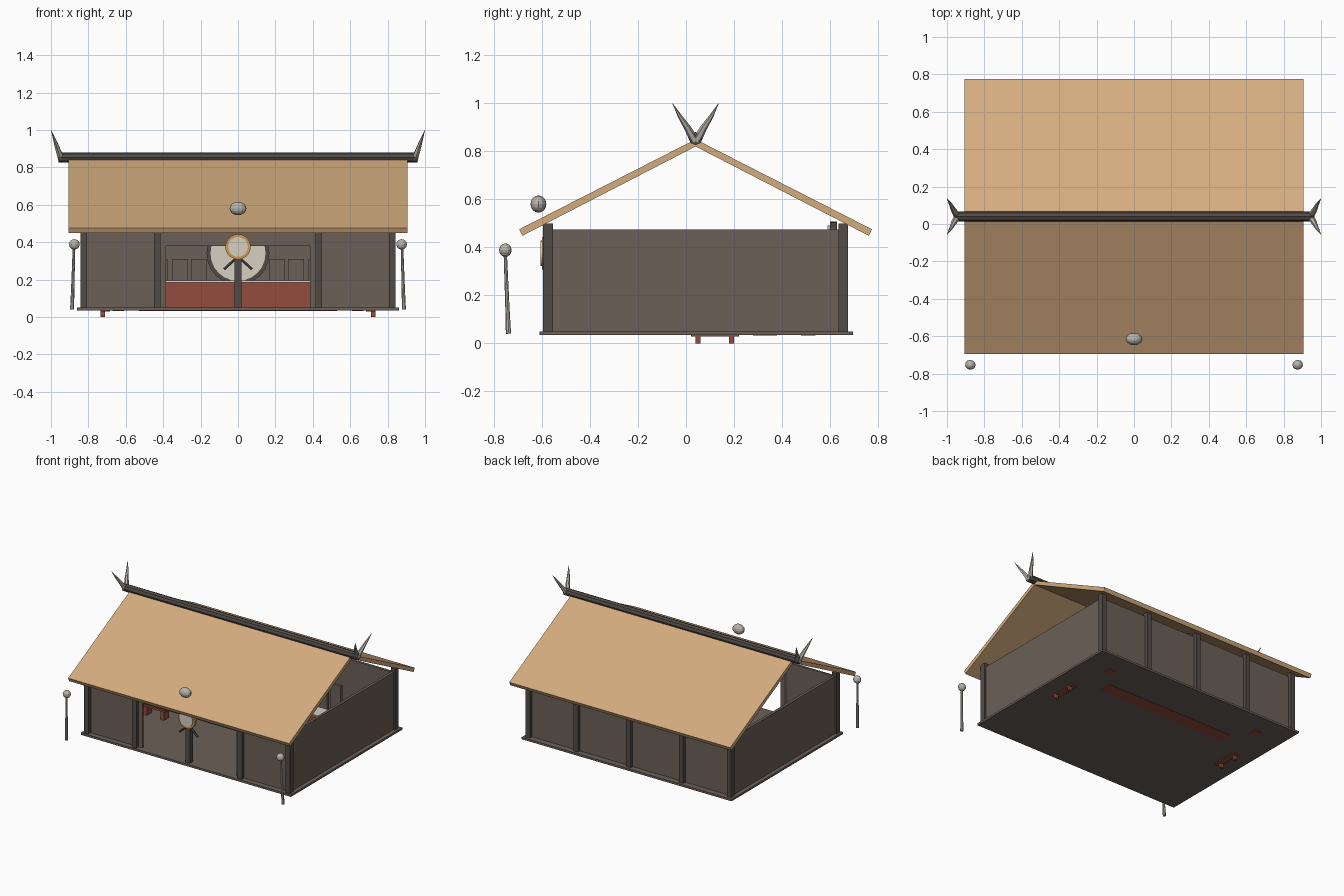
import bpy, bmesh, math
from mathutils import Vector

if "Cube" in bpy.data.objects:
    bpy.data.objects.remove(bpy.data.objects["Cube"])


def material(name, r, g, b):
    def lin(c):
        c /= 255
        return c / 12.92 if c < 0.04 else ((c + 0.055) / 1.055) ** 2.4
    m = bpy.data.materials.new(name)
    m.diffuse_color = (lin(r), lin(g), lin(b), 1)
    m.use_nodes = True
    m.node_tree.nodes["Principled BSDF"].inputs["Base Color"].default_value = m.diffuse_color
    return m


WALL = material("grey brown boards", 108, 96, 88)
DARK = material("dark timber", 82, 75, 71)
THATCH = material("tan thatch", 212, 172, 127)
RED = material("red paint", 146, 76, 62)
CREAM = material("cream", 214, 207, 193)
BONE = material("grey bone", 184, 178, 170)
GOLD = material("gold", 205, 152, 84)


def finish(name, bm, mat):
    bmesh.ops.recalc_face_normals(bm, faces=bm.faces)
    me = bpy.data.meshes.new(name)
    bm.to_mesh(me)
    bm.free()
    me.materials.append(mat)
    ob = bpy.data.objects.new(name, me)
    bpy.context.collection.objects.link(ob)
    return ob


def box(name, x, y, z, mat):
    bm = bmesh.new()
    bmesh.ops.create_cube(bm, size=1)
    for v in bm.verts:
        v.co = Vector(((x[0] + x[1]) / 2 + v.co.x * (x[1] - x[0]),
                       (y[0] + y[1]) / 2 + v.co.y * (y[1] - y[0]),
                       (z[0] + z[1]) / 2 + v.co.z * (z[1] - z[0])))
    return finish(name, bm, mat)


def tube(name, pts, radii, mat, sides=8):
    """Tapered tube through a few points."""
    bm = bmesh.new()
    pts = [Vector(p) for p in pts]
    rings = []
    for i, p in enumerate(pts):
        d = pts[min(i + 1, len(pts) - 1)] - pts[max(i - 1, 0)]
        q = d.to_track_quat('Z', 'Y')
        rings.append([bm.verts.new(p + q @ Vector((
            radii[i] * math.cos(math.tau * k / sides),
            radii[i] * math.sin(math.tau * k / sides), 0))) for k in range(sides)])
    for a, b in zip(rings, rings[1:]):
        for k in range(sides):
            j = (k + 1) % sides
            bm.faces.new((a[k], a[j], b[j], b[k]))
    bm.faces.new(rings[0])
    bm.faces.new(rings[-1])
    return finish(name, bm, mat)


def ball(name, loc, size, mat):
    bm = bmesh.new()
    bmesh.ops.create_uvsphere(bm, u_segments=12, v_segments=8, radius=1)
    for v in bm.verts:
        v.co = Vector([l + c * s for l, c, s in zip(loc, v.co, size)])
    return finish(name, bm, mat)


def prism(name, profile, x0, x1, mat):
    """Extrude a y-z profile along x."""
    bm = bmesh.new()
    f = bm.faces.new([bm.verts.new((x0, y, z)) for y, z in profile])
    ext = bmesh.ops.extrude_face_region(bm, geom=[f])
    bmesh.ops.translate(bm, vec=(x1 - x0, 0, 0),
                        verts=[v for v in ext["geom"] if isinstance(v, bmesh.types.BMVert)])
    return finish(name, bm, mat)


# floor and walls
box("floor", (-.86, .86), (-.61, .695), (.035, .05), WALL)
box("back_wall", (-.83, .83), (.63, .65), (.05, .475), WALL)
box("lintel", (-.385, .385), (-.57, -.555), (.38, .475), WALL)
for s, side in ((-1, "left"), (1, "right")):
    def span(a, b):
        return tuple(sorted((s * a, s * b)))
    box(side + "_wall", span(.81, .83), (-.57, .65), (.05, .475), WALL)
    box(side + "_front_wall", span(.385, .83), (-.57, -.555), (.05, .475), WALL)
    # front, back and corner posts
    for n, x in (("corner", .825), ("inner", .432)):
        box(f"{side}_front_{n}_post", span(x - .018, x + .018), (-.597, -.555), (.04, .5), DARK)
        box(f"{side}_back_{n}_post", span(x - .018, x + .018), (.635, .675), (.04, .5), DARK)
    # leaning torch with ball head
    tube(side + "_torch_pole", [(s * .887, -.74, .04), (s * .884, -.744, .14), (s * .877, -.753, .37)],
         [.011, .009, .007], BONE)
    ball(side + "_torch_head", (s * .875, -.753, .388), (.028, .026, .028), BONE)
    # low stand that shows below the floor
    box(side + "_stand_top", span(.685, .735), (.02, .22), (.028, .042), RED)
    for y in (.05, .19):
        box(side + "_stand_leg", span(.71, .735), (y - .01, y + .01), (0, .03), RED)
    # indoor bench
    box(side + "_bench_seat", span(.50, .70), (-.14, -.06), (.115, .13), RED)
    for x in (.53, .67):
        box(side + "_bench_leg", span(x - .015, x + .015), (-.13, -.07), (.05, .115), RED)
    box(side + "_stool", span(.61, .67), (.48, .54), (.033, .15), RED)
    # chair backs behind the table
    for x in (.21, .31, .42):
        box(side + "_chair_back", span(x - .042, x + .042), (.54, .56), (.05, .31), WALL)
    # gable horns, two per ridge end
    for t in (-1, 1):
        tube(side + "_horn", [(s * .945, .04 + t * .005, .845), (s * .965, .04 + t * .035, .9),
                              (s * .98, .04 + t * .065, .945), (s * .999, .04 + t * .095, .998)],
             [.019, .014, .009, .001], BONE, 6)
box("back_middle_post", (-.018, .018), (.635, .675), (.04, .5), DARK)

# thatched roof
for t, n, eave in ((-1, "front", -.735), (1, "back", .735)):
    prism(n + "_roof", [(.04, .85), (.04 + eave, .475), (.04 + eave - t * .013, .448), (.04, .82)],
          -.905, .905, THATCH)
tube("ridge_beam", [(-.96, .04, .853), (.96, .04, .853)], [.027, .027], DARK, 8)

# front medallion on its post
box("medallion_post", (-.018, .018), (-.59, -.555), (.04, .34), DARK)
tube("medallion_rim", [(0, -.6, .375), (0, -.575, .375)], [.068, .068], GOLD, 20)
tube("medallion_face", [(0, -.606, .375), (0, -.59, .375)], [.053, .053], CREAM, 20)
for s in (-1, 1):
    tube("medallion_brace", [(s * .015, -.575, .31), (s * .075, -.575, .255)], [.008, .008], DARK, 6)
ball("floating_lantern", (0, -.615, .58), (.045, .033, .036), BONE)

# banquet table and round shield on the back
box("table_front", (-.53, .53), (.28, .38), (.033, .185), RED)
box("table_top", (-.54, .54), (.27, .39), (.185, .194), CREAM)
tube("shield_rim", [(0, .6, .34), (0, .63, .34)], [.168, .168], DARK, 24)
tube("shield_face", [(0, .59, .34), (0, .61, .34)], [.15, .15], CREAM, 24)
